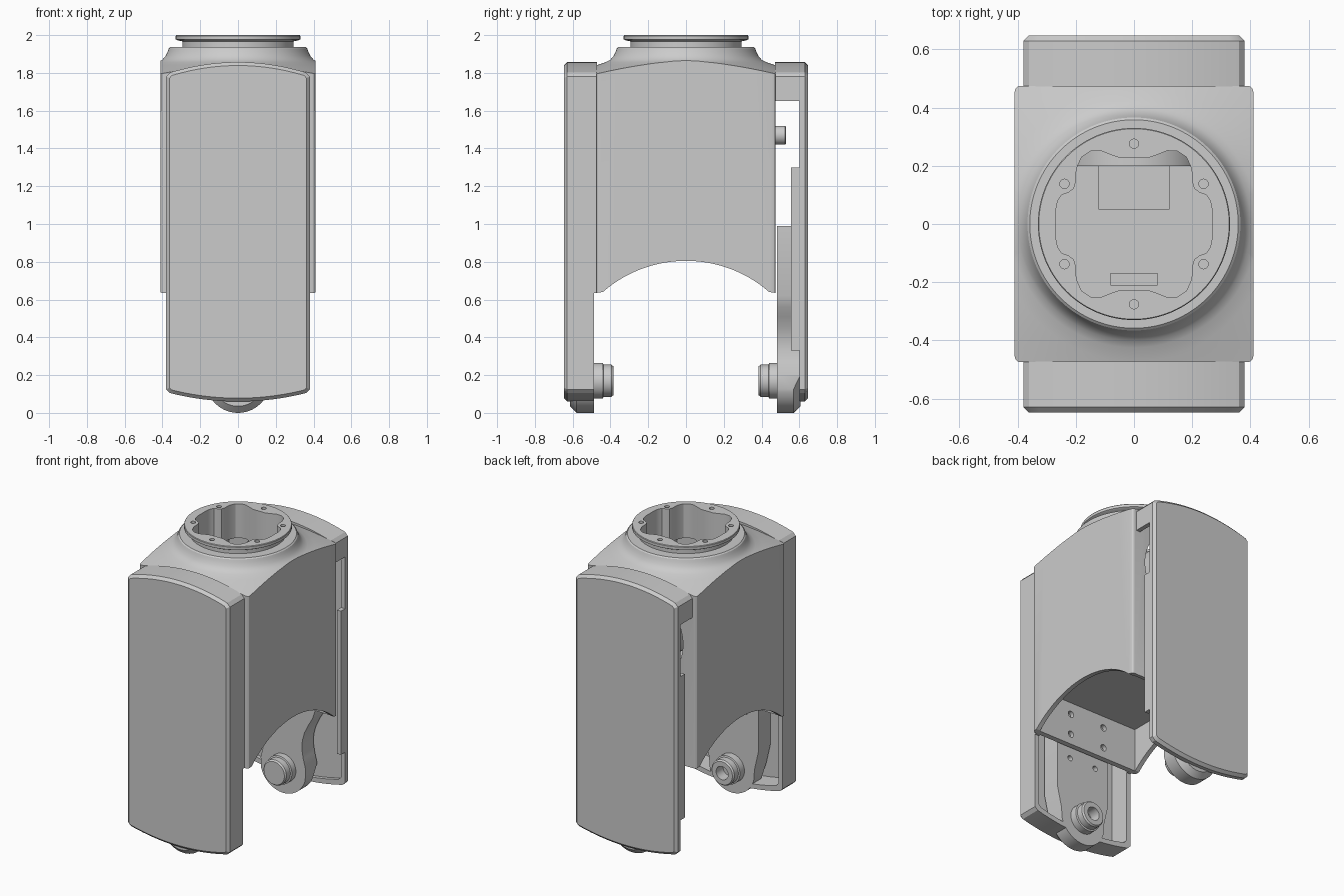
import bpy, bmesh
from math import sin, cos, pi, radians, sqrt
from mathutils import Matrix

if "Cube" in bpy.data.objects:
    bpy.data.objects.remove(bpy.data.objects["Cube"])


def finish(bm, name):
    bmesh.ops.recalc_face_normals(bm, faces=bm.faces)
    me = bpy.data.meshes.new(name)
    bm.to_mesh(me)
    bm.free()
    ob = bpy.data.objects.new(name, me)
    bpy.context.collection.objects.link(ob)
    return ob


def prism(name, pts, axis, a, b, pick=None, width=0.02, segs=3):
    """Extrude a 2D outline along an axis; bevel the edges chosen by pick."""
    put = {'x': lambda u, v, t: (t, u, v), 'y': lambda u, v, t: (u, t, v),
           'z': lambda u, v, t: (u, v, t)}[axis]
    bm = bmesh.new()
    lo = [bm.verts.new(put(u, v, a)) for u, v in pts]
    hi = [bm.verts.new(put(u, v, b)) for u, v in pts]
    bm.faces.new(lo)
    bm.faces.new(hi)
    n = len(pts)
    for i in range(n):
        j = (i + 1) % n
        bm.faces.new((lo[i], lo[j], hi[j], hi[i]))
    if pick:
        bmesh.ops.recalc_face_normals(bm, faces=bm.faces)
        es = [e for e in bm.edges if pick(e.verts[0].co, e.verts[1].co)]
        bmesh.ops.bevel(bm, geom=es, offset=width, segments=segs, profile=0.5, affect='EDGES')
    return finish(bm, name)


def box(name, x0, x1, y0, y1, z0, z1):
    return prism(name, [(x0, y0), (x1, y0), (x1, y1), (x0, y1)], 'z', z0, z1)


def lathe(name, prof, axis='z', at=(0, 0, 0), n=64):
    """Solid of revolution from (radius, height) pairs, capped at both ends."""
    bm = bmesh.new()
    rings = [[bm.verts.new((r * cos(2 * pi * i / n), r * sin(2 * pi * i / n), h))
              for i in range(n)] for r, h in prof]
    for p, q in zip(rings, rings[1:]):
        for i in range(n):
            bm.faces.new((p[i], p[(i + 1) % n], q[(i + 1) % n], q[i]))
    bm.faces.new(rings[0])
    bm.faces.new(rings[-1])
    m = Matrix.Translation(at)
    if axis == 'y':
        m = m @ Matrix.Rotation(radians(-90), 4, 'X')
    bm.transform(m)
    return finish(bm, name)


def boolean(ob, tools, op='DIFFERENCE'):
    for t in tools:
        t.hide_render = True
        m = ob.modifiers.new('cut', 'BOOLEAN')
        m.operation, m.object, m.solver = op, t, 'EXACT'
        bpy.context.view_layer.objects.active = ob
        bpy.ops.object.modifier_apply(modifier=m.name)
        bpy.data.objects.remove(t)
    return ob


def cyl(r, axis, x, y, z, h, n=24):
    return lathe('cutter', [(r, -h / 2), (r, h / 2)], axis, (x, y, z), n)


# lobed opening leaving bosses around the six screws (one quadrant, mirrored)
def opening(z0, z1):
    q = [(0.268, 0.05), (0.262, 0.08), (0.248, 0.1), (0.225, 0.108), (0.207, 0.122),
         (0.2, 0.145), (0.198, 0.19), (0.18, 0.23), (0.15, 0.25), (0.115, 0.252),
         (0.08, 0.238), (0.045, 0.226)]
    half = q + [(-x, y) for x, y in reversed(q)]
    return prism('opening_cutter', half + [(-x, -y) for x, y in half], 'z', z0, z1)


# main housing: arched underside, conical shoulder on top
R, cz = 0.669, 0.136
arch = [(y, cz + sqrt(R * R - y * y)) for y in [-0.44 + 0.88 * i / 32 for i in range(33)]]
outline = [(-0.475, 0.635)] + arch + [(0.475, 0.635), (0.475, 2.1), (-0.475, 2.1)]
body = prism('housing', outline, 'x', -0.41, 0.41,
             lambda p, q: abs(p.z - q.z) > 1 and abs(p.x - q.x) < 1e-4)
shoulder = lathe('shoulder_form', [(0.75, 0.3), (0.75, 1.755), (0.62, 1.797), (0.47, 1.842),
                                   (0.425, 1.857), (0.4, 1.87), (0.383, 1.89), (0.372, 1.913),
                                   (0.366, 1.93), (0.358, 1.937)], n=128)
boolean(body, [shoulder], 'INTERSECT')
cutters = [box('cavity', -0.38, 0.38, -0.445, 0.445, 0.5, 1.77), opening(1.7, 2.1),
           cyl(0.31, 'y', 0, 0.46, 1.45, 0.1, 64)]
cutters += [cyl(0.022, 'y', x, -0.46, z, 0.1) for x in (-0.13, 0.13) for z in (0.71, 0.85)]
boolean(body, cutters)

# round mounting flange with screw holes
flange = lathe('mounting_flange', [(0.295, 1.92), (0.295, 1.967), (0.322, 1.973),
                                   (0.33, 1.978), (0.33, 1.996), (0.327, 2.0)], n=96)
boolean(flange, [opening(1.8, 2.1)] +
        [cyl(0.016, 'z', 0.276 * cos(a), 0.276 * sin(a), 2.0, 0.06, 16)
         for a in [pi / 6 + i * pi / 3 for i in range(6)]])

# inner shelves
shelf = box('upper_shelf', -0.385, 0.385, -0.45, 0.3, 1.52, 1.56)
boolean(shelf, [box('slot', -0.12, 0.12, 0.05, 0.21, 1.4, 1.7),
                box('slot', -0.08, 0.08, -0.21, -0.17, 1.4, 1.7)])
box('lower_shelf', -0.385, 0.385, -0.45, 0.45, 0.93, 0.97)

# motor disc with axle stub in the rear opening
lathe('rear_motor_disc', [(0.24, 0.2), (0.24, 0.44), (0.225, 0.455), (0.05, 0.455), (0.05, 0.525),
                          (0.045, 0.53)], 'y', (0, 0, 1.47))


# front and back covers: bowed top and bottom, hollow inside
def cover_outline(d):
    xs = [0.36 - 0.72 * i / 24 for i in range(25)]
    k = (0.38 - d) / 0.38
    top = [(x * k, 1.857 - d - 0.055 * (x / 0.36) ** 2) for x in xs]
    bot = [(-x * k, 0.06 + d + 0.045 * (x / 0.36) ** 2) for x in xs]
    w = 0.38 - d
    return [(w, 0.125 + d), (w, 1.78 - d)] + top + [(-w, 1.78 - d), (-w, 0.125 + d)] + bot


def cover(name, s, cuts):
    ob = prism(name, cover_outline(0), 'y', s * 0.472, s * 0.647,
               lambda p, q: abs(p.y) > 0.6 and abs(q.y) > 0.6, 0.018, 1)
    return boolean(ob, [prism('hollow', cover_outline(0.03), 'y', s * 0.4, s * 0.625)] + cuts)


cover('front_cover', -1, [box('trim', -1, 1, -0.488, -0.3, -0.1, 0.635)])
cover('back_cover', 1, [box('trim', -1, 1, 0.3, 0.6, -0.1, 0.33),
                        box('trim', -1, 1, 0.3, 0.555, 0.32, 1.31),
                        box('trim', -1, 1, 0.3, 0.6, 1.30, 1.65)])

# pivot arms with a round hub at the bottom
HZ = 0.17


def arm(name, s, sides, y0, y1):
    a0 = 15
    pts = [(0.17 * cos(radians(a)), HZ + 0.17 * sin(radians(a)))
           for a in range(180 + a0, 360 - a0 + 1, 6)]
    pts += sides + [(-x, z) for x, z in reversed(sides)]
    return prism(name, pts, 'y', s * y0, s * y1,
                 lambda p, q: abs(p.y) > 0.55 and abs(q.y) > 0.55 and max(p.z, q.z) < 0.2, 0.035, 1)


front_arm = arm('front_arm', -1, [(0.17, 0.2), (0.2, 0.33), (0.2, 0.95)], 0.488, 0.615)
boolean(front_arm, [cyl(0.018, 'y', x, -0.488, 0.57, 0.08, 16) for x in (-0.1, 0.1)])
arm('back_arm', 1, [(0.168, 0.2), (0.15, 0.27), (0.14, 0.33), (0.143, 0.39), (0.16, 0.45),
                    (0.19, 0.51), (0.22, 0.56), (0.24, 0.62), (0.24, 0.99)], 0.482, 0.605)

# pivot pins
pin = [(0.095, -0.52), (0.095, -0.44), (0.085, -0.437), (0.085, -0.395), (0.077, -0.385)]
fp = lathe('front_pivot_pin', pin, 'y', (0, 0, HZ))
for v in fp.data.vertices:  # keep the seat of the pin flush inside the arm
    v.co.y = max(v.co.y, -0.52)
boolean(fp, [cyl(0.045, 'y', 0, -0.4, HZ, 0.12, 32)])
lathe('back_pivot_pin', [(r, -h) for r, h in pin], 'y', (0, 0, HZ))

# smooth curved faces, keep edges crisp
for ob in bpy.context.scene.objects:
    bpy.ops.object.select_all(action='DESELECT')
    ob.select_set(True)
    bpy.context.view_layer.objects.active = ob
    bpy.ops.object.shade_smooth_by_angle(angle=radians(28))
